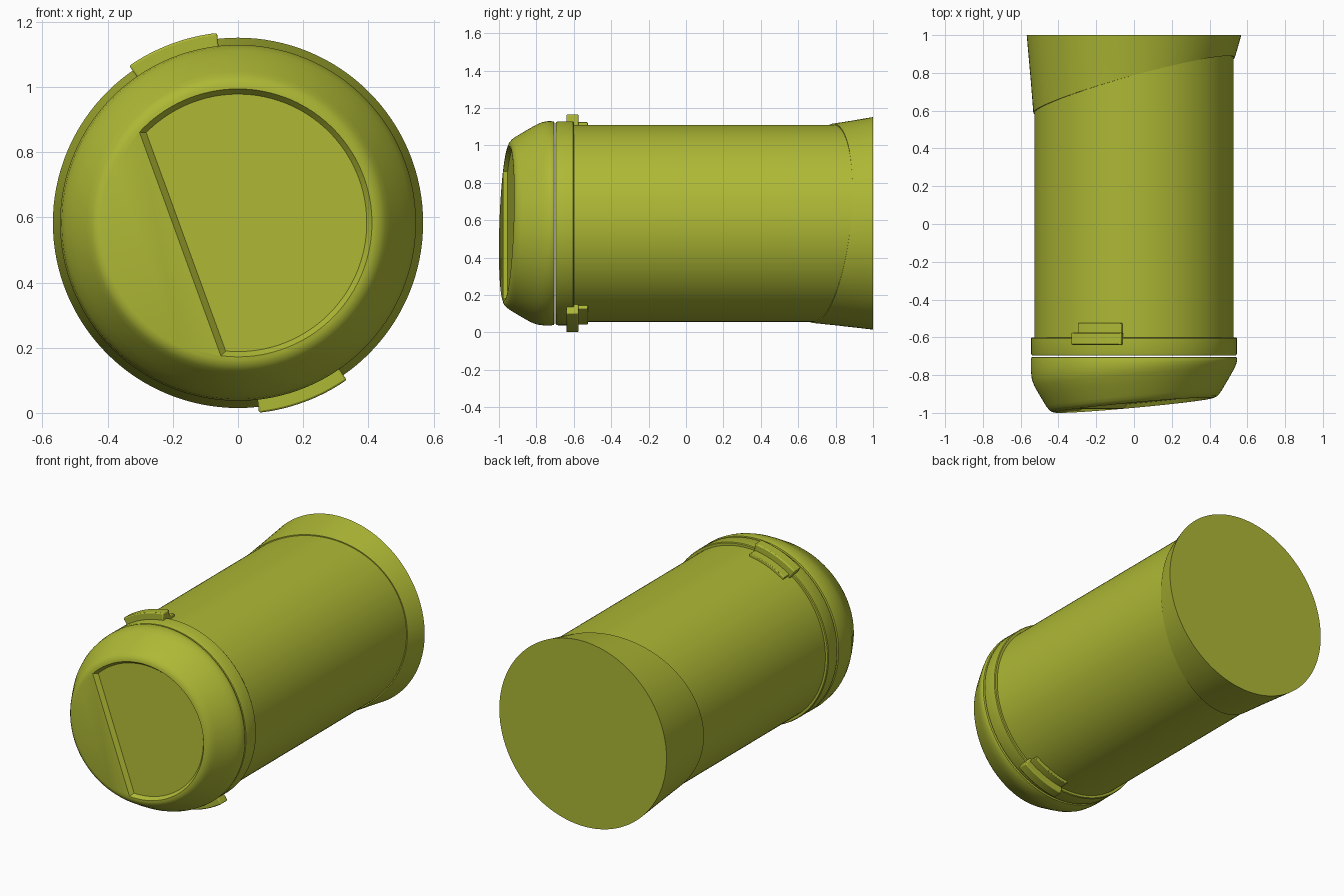
import bpy, bmesh
from math import cos, sin, pi, radians, acos

if "Cube" in bpy.data.objects:
    bpy.data.objects.remove(bpy.data.objects["Cube"])

CZ = 0.583                # height of the horizontal axis
TILT = radians(20)        # direction in which the slanted edges lean
FRONT_Y, SLOPE = -0.959, 0.098

mat = bpy.data.materials.new("olive_green")
mat.diffuse_color = (0.42, 0.48, 0.035, 1)
mat.use_nodes = True
mat.node_tree.nodes["Principled BSDF"].inputs["Base Color"].default_value = mat.diffuse_color


def skin(name, rings, closed=False):
    """Join matching rings of points; cap both ends, or close into a torus."""
    bm = bmesh.new()
    vs = [[bm.verts.new(p) for p in ring] for ring in rings]
    n = len(vs[0])
    pairs = list(zip(vs, vs[1:])) + ([(vs[-1], vs[0])] if closed else [])
    for a, b in pairs:
        for i in range(n):
            j = (i + 1) % n
            bm.faces.new((a[i], a[j], b[j], b[i]))
    if not closed:
        bm.faces.new(vs[0])
        bm.faces.new(vs[-1])
    bmesh.ops.recalc_face_normals(bm, faces=bm.faces)
    me = bpy.data.meshes.new(name)
    bm.to_mesh(me)
    bm.free()
    me.materials.append(mat)
    ob = bpy.data.objects.new(name, me)
    bpy.context.collection.objects.link(ob)
    return ob


def smooth(ob, angle=30):
    bpy.ops.object.select_all(action='DESELECT')
    ob.select_set(True)
    bpy.context.view_layer.objects.active = ob
    bpy.ops.object.shade_smooth_by_angle(angle=radians(angle))


def ring(r, y, lean=0.0, n=128):
    """Circle around the axis; lean slants it along y."""
    return [(r * cos(t), y + lean * cos(t - TILT), CZ + r * sin(t))
            for t in (2 * pi * i / n for i in range(n))]


def lathe(name, profile, closed=False):
    ob = skin(name, [ring(*p) for p in profile], closed)
    smooth(ob)
    return ob


# Main tube
lathe("body", [(0.527, -0.69), (0.527, 0.95)])

# Flared base with slanted edge
lathe("base", [(0.520, 0.735, 0.155), (0.533, 0.735, 0.155),
               (0.545, 0.83, 0.095), (0.568, 1.0)])

# Collar between tube and head
lathe("collar", [(0.50, -0.60), (0.541, -0.60), (0.545, -0.605), (0.545, -0.685),
                 (0.541, -0.695), (0.535, -0.697), (0.50, -0.697)], closed=True)

# Tapered head with slanted front face
head = skin("head", [ring(*p) for p in [
    (0.535, -0.703), (0.543, -0.706), (0.546, -0.72, 0.003), (0.546, -0.75, 0.028),
    (0.541, -0.782, 0.042), (0.529, -0.812, 0.046), (0.505, -0.855, 0.046),
    (0.465, -0.922, 0.045), (0.452, -0.940, 0.044), (0.438, -0.953, 0.043),
    (0.42, FRONT_Y, SLOPE * 0.42)]])


def d_loop(r, chord, depth, n=80):
    """D-shaped outline lying parallel to the slanted front face."""
    half = acos(chord / r)
    pts = []
    for i in range(n + 1):
        a = -half + 2 * half * i / n
        t = a + TILT
        pts.append((r * cos(t), FRONT_Y + SLOPE * r * cos(a) + depth, CZ + r * sin(t)))
    return pts


# D-shaped recess cut into the front
cutter = skin("recess_cutter", [d_loop(0.412, -0.190, -0.06), d_loop(0.411, -0.189, 0.0),
                                d_loop(0.395, -0.170, 0.022)])
cutter.hide_render = True
mod = head.modifiers.new("recess", 'BOOLEAN')
mod.operation = 'DIFFERENCE'
mod.solver = 'EXACT'
mod.object = cutter
smooth(head)
bpy.ops.object.modifier_apply(modifier=mod.name)
bpy.data.objects.remove(cutter)
smooth(head)


def arc_block(name, mid, half, r0, r1, y0, y1, bevel, n=16):
    """Curved block hugging the tube."""
    rings = []
    for i in range(n + 1):
        t = radians(mid - half + 2 * half * i / n)
        rings.append([(r * cos(t), y, CZ + r * sin(t))
                      for r, y in ((r0, y0), (r1, y0), (r1, y1), (r0, y1))])
    ob = skin(name, rings)
    b = ob.modifiers.new("bevel", 'BEVEL')
    b.width, b.segments, b.limit_method = bevel, 2, 'ANGLE'
    smooth(ob)


# Two opposite clips, each with a thin lip behind it
for label, mid in (("upper", 110.5), ("lower", 290.5)):
    arc_block(label + "_clip", mid, 14.2, 0.515, 0.586, -0.64, -0.575, 0.006)
    arc_block(label + "_clip_lip", mid - 0.5, 13.3, 0.515, 0.545, -0.58, -0.525, 0.004)
